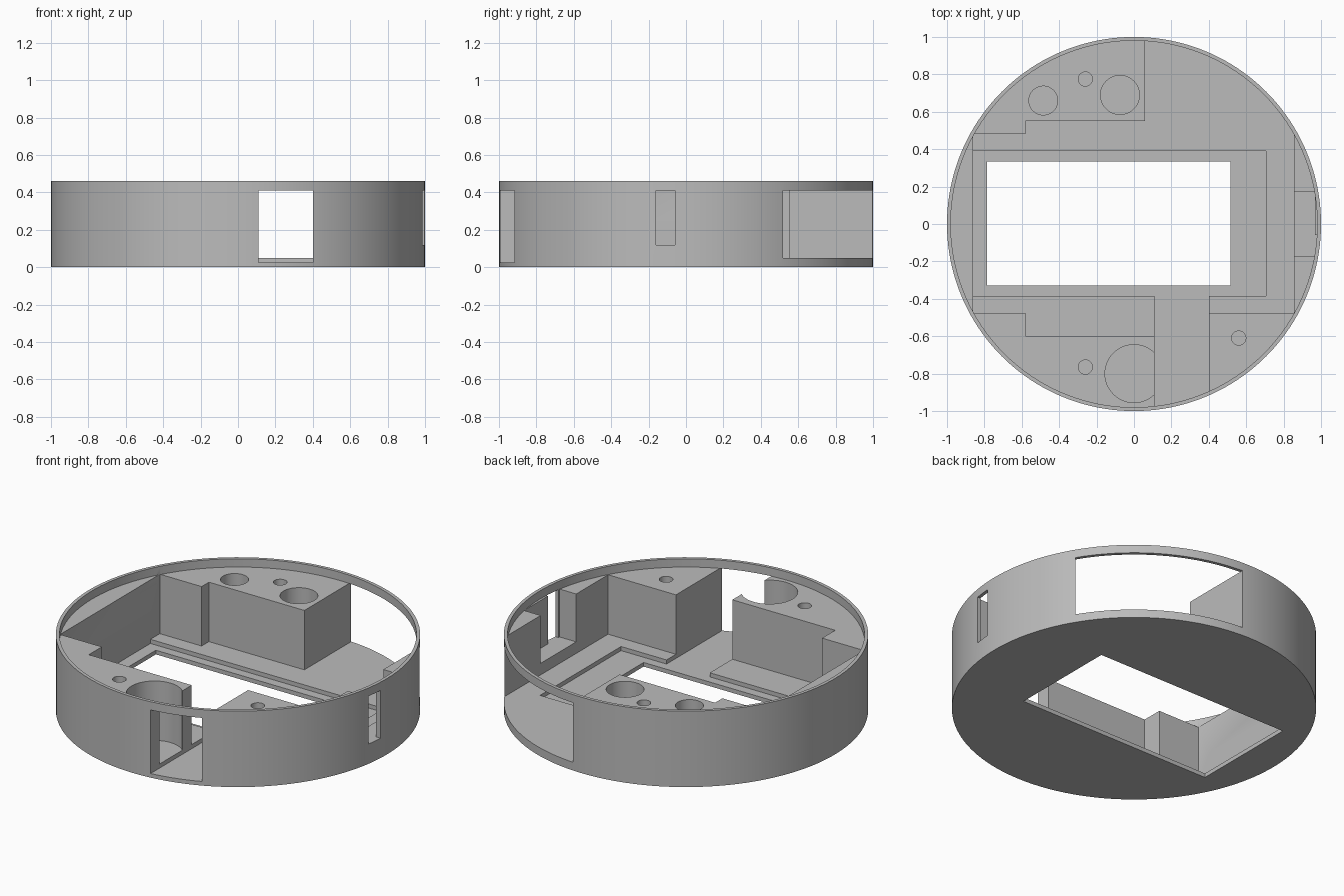
import bpy, bmesh, math

cube = bpy.data.objects.get("Cube")
if cube:
    bpy.data.objects.remove(cube, do_unlink=True)

HEIGHT, DECK, FLOOR, RECESS = 0.46, 0.41, 0.05, 0.025

grey = bpy.data.materials.new("plain grey")
grey.use_nodes = True
colour = (0.5, 0.5, 0.5, 1)
grey.diffuse_color = colour
grey.node_tree.nodes["Principled BSDF"].inputs["Base Color"].default_value = colour


def prism(name, points, z0, z1):
    """Extrude a flat outline from z0 up to z1."""
    bm = bmesh.new()
    base = bm.faces.new([bm.verts.new((x, y, z0)) for x, y in points])
    grown = bmesh.ops.extrude_face_region(bm, geom=[base])["geom"]
    top = [v for v in grown if isinstance(v, bmesh.types.BMVert)]
    bmesh.ops.translate(bm, verts=top, vec=(0, 0, z1 - z0))
    bmesh.ops.recalc_face_normals(bm, faces=bm.faces)
    mesh = bpy.data.meshes.new(name)
    bm.to_mesh(mesh)
    bm.free()
    obj = bpy.data.objects.new(name, mesh)
    bpy.context.collection.objects.link(obj)
    mesh.materials.append(grey)
    return obj


def circle(x, y, r, n=48):
    return [(x + r * math.cos(math.tau * i / n), y + r * math.sin(math.tau * i / n))
            for i in range(n)]


def box(x0, x1, y0, y1):
    return [(x0, y0), (x1, y0), (x1, y1), (x0, y1)]


# Solid round body
housing = prism("round_housing", circle(0, 0, 1, 160), 0, HEIGHT)


def cut(name, points, z0, z1):
    """Subtract an extruded outline from the housing."""
    cutter = prism(name, points, z0, z1)
    cutter.hide_render = True
    mod = housing.modifiers.new(name, "BOOLEAN")
    mod.operation, mod.solver, mod.object = "DIFFERENCE", "EXACT", cutter
    bpy.context.view_layer.objects.active = housing
    bpy.ops.object.modifier_apply(modifier=mod.name)
    bpy.data.objects.remove(cutter, do_unlink=True)


# Thin upper rim
cut("rim_cut", circle(0, 0, 0.98, 160), DECK, HEIGHT + 0.1)

# Main cavity, open through the wall at the back and the front
cut("cavity", [(-0.86, 0.48), (-0.58, 0.48), (-0.58, 0.55), (0.06, 0.55),
               (0.06, 1.1), (0.855, 1.1), (0.855, -0.475), (0.4, -0.475),
               (0.4, -1.1), (0.11, -1.1), (0.11, -0.6), (-0.58, -0.6),
               (-0.58, -0.475), (-0.86, -0.475)], FLOOR, DECK)

# Shallow recess and front channel in the floor
cut("recess", [(-0.86, 0.39), (0.705, 0.39), (0.705, -0.385), (0.4, -0.385),
               (0.4, -1.1), (0.11, -1.1), (0.11, -0.385), (-0.86, -0.385)],
    RECESS, 0.2)

# Rectangular opening through the floor
cut("floor_opening", box(-0.785, 0.515, -0.33, 0.335), -0.1, 0.2)

# Side notch and its slot through the wall
cut("side_notch", box(0.8, 0.967, -0.17, 0.17), 0.12, DECK)
cut("side_slot", box(0.9, 1.1, -0.16, -0.06), 0.12, DECK)

# Round sockets sunk into the deck
for x, y, r in [(-0.485, 0.66, 0.077), (-0.26, 0.775, 0.038), (-0.075, 0.69, 0.104),
                (0, -0.8, 0.155), (-0.26, -0.765, 0.038), (0.56, -0.61, 0.038)]:
    cut("socket", circle(x, y, r), FLOOR, HEIGHT)

# Smooth the round walls, keep the edges crisp
bpy.ops.object.select_all(action="DESELECT")
housing.select_set(True)
bpy.context.view_layer.objects.active = housing
bpy.ops.object.shade_smooth_by_angle(angle=math.radians(30))
